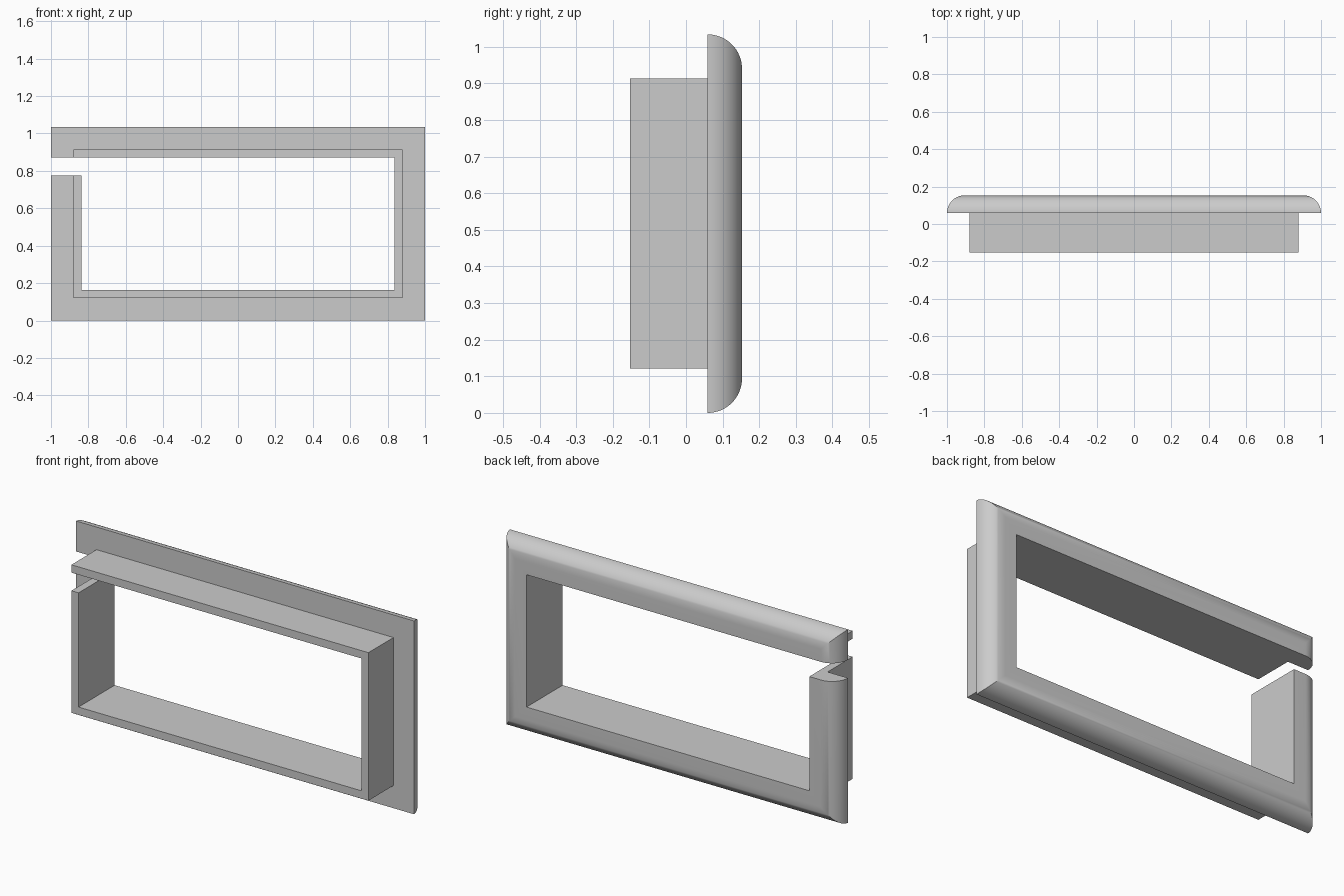
import bpy, bmesh, math

cube = bpy.data.objects.get("Cube")
if cube:
    bpy.data.objects.remove(cube, do_unlink=True)

# Opening of the frame and the slot through its right post
HALF_W, LOW, HIGH = 0.837, 0.163, 0.871
SLOT_BOTTOM = 0.774
FRONT, STEP, BACK = -0.153, 0.059, 0.153
SLEEVE, FLANGE = 0.042, 0.163
RADIUS = BACK - STEP
ARC = 16

# Cross-section as (distance outward from the opening, y): sleeve, step, rounded flange
profile = [(0, FRONT), (SLEEVE, FRONT), (SLEEVE, STEP)]
for i in range(ARC + 1):
    a = math.pi / 2 * i / ARC
    profile.append((FLANGE - RADIUS + RADIUS * math.cos(a), STEP + RADIUS * math.sin(a)))
profile.append((0, BACK))

# Stations around the frame: slot ceiling, four mitred corners, slot floor
stations = [
    lambda o: (-HALF_W - o, HIGH),
    lambda o: (-HALF_W - o, HIGH + o),
    lambda o: (HALF_W + o, HIGH + o),
    lambda o: (HALF_W + o, LOW - o),
    lambda o: (-HALF_W - o, LOW - o),
    lambda o: (-HALF_W - o, SLOT_BOTTOM),
]

bm = bmesh.new()
rings = []
for place in stations:
    ring = []
    for o, y in profile:
        x, z = place(o)
        ring.append(bm.verts.new((x, y, z)))
    rings.append(ring)

# Skin between stations, then the two slot ends
n = len(profile)
for r, s in zip(rings, rings[1:]):
    for i in range(n):
        j = (i + 1) % n
        if r is rings[0] and j == 0:
            continue  # the opening edge has no length here
        bm.faces.new((r[i], r[j], s[j], s[i]))
bm.faces.new(rings[0])
bm.faces.new(rings[-1])
bmesh.ops.remove_doubles(bm, verts=bm.verts, dist=0.00001)
bmesh.ops.recalc_face_normals(bm, faces=bm.faces)

mesh = bpy.data.meshes.new("slotted_frame")
bm.to_mesh(mesh)
bm.free()
frame = bpy.data.objects.new("slotted_frame", mesh)
bpy.context.collection.objects.link(frame)

# Plain grey
grey = bpy.data.materials.new("plain_grey")
grey.use_nodes = True
colour = (0.6, 0.6, 0.6, 1)
grey.diffuse_color = colour
grey.node_tree.nodes["Principled BSDF"].inputs["Base Color"].default_value = colour
mesh.materials.append(grey)

bpy.ops.object.select_all(action="DESELECT")
frame.select_set(True)
bpy.context.view_layer.objects.active = frame
bpy.ops.object.shade_smooth_by_angle(angle=math.radians(30))
